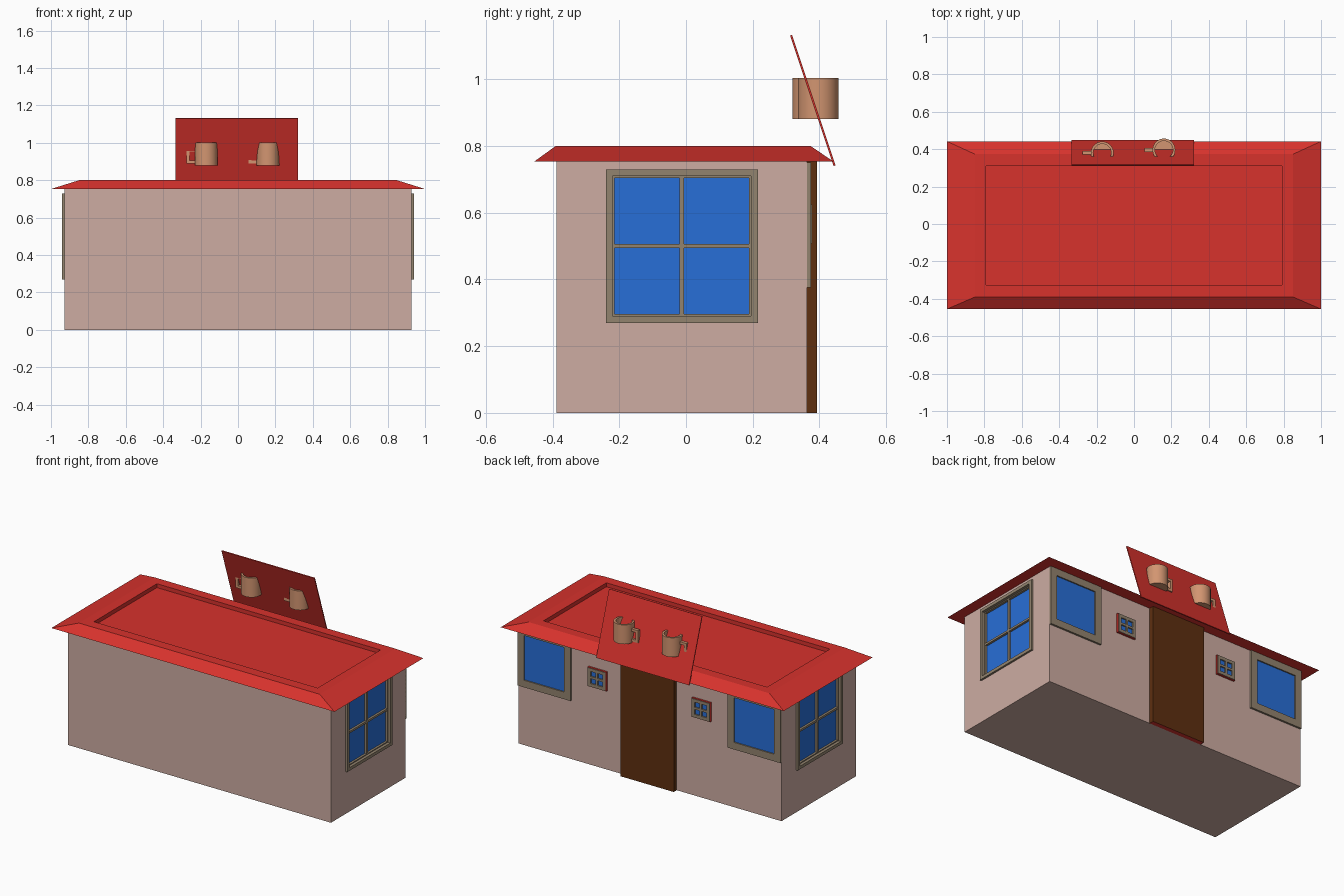
import bpy, bmesh, math

if "Cube" in bpy.data.objects:
    bpy.data.objects.remove(bpy.data.objects["Cube"])


def material(name, rgb):
    m = bpy.data.materials.new(name)
    m.diffuse_color = [c ** 2.2 for c in rgb] + [1]
    m.use_nodes = True
    m.node_tree.nodes["Principled BSDF"].inputs["Base Color"].default_value = m.diffuse_color
    return m


WALL = material("wall_plaster", (0.80, 0.67, 0.63))
RED = material("red_paint", (0.84, 0.21, 0.19))
GLASS = material("window_glass", (0.17, 0.43, 0.84))
FRAME = material("frame_wood", (0.57, 0.51, 0.43))
DOOR = material("door_wood", (0.37, 0.20, 0.09))
CLAY = material("mug_clay", (0.82, 0.58, 0.44))


def finish(name, bm, mat):
    bmesh.ops.recalc_face_normals(bm, faces=bm.faces)
    me = bpy.data.meshes.new(name)
    bm.to_mesh(me)
    bm.free()
    ob = bpy.data.objects.new(name, me)
    bpy.context.collection.objects.link(ob)
    if mat:
        me.materials.append(mat)
    return ob


def add_box(bm, lo, hi):
    vs = bmesh.ops.create_cube(bm, size=1)["verts"]
    for v in vs:
        for i in range(3):
            v.co[i] = lo[i] if v.co[i] < 0 else hi[i]


def boxes(name, spans, mat):
    bm = bmesh.new()
    for lo, hi in spans:
        add_box(bm, lo, hi)
    return finish(name, bm, mat)


def window_part(name, rects, axis, d0, d1, mat):
    """Boxes from (u0, z0, u1, z1) rectangles on a wall facing 'x' or 'y'."""
    d0, d1 = min(d0, d1), max(d0, d1)
    spans = []
    for u0, z0, u1, z1 in rects:
        if axis == "x":
            spans.append(((d0, u0, z0), (d1, u1, z1)))
        else:
            spans.append(((u0, d0, z0), (u1, d1, z1)))
    return boxes(name, spans, mat)


def ring(u0, z0, u1, z1, w):
    return [(u0, z0, u1, z0 + w), (u0, z1 - w, u1, z1),
            (u0, z0 + w, u0 + w, z1 - w), (u1 - w, z0 + w, u1, z1 - w)]


def cross(u0, z0, u1, z1, w):
    uc, zc, h = (u0 + u1) / 2, (z0 + z1) / 2, w / 2
    return [(uc - h, z0, uc + h, z1), (u0, zc - h, uc - h, zc + h),
            (uc + h, zc - h, u1, zc + h)]


# House walls, with openings for the side windows
walls = boxes("walls", [((-0.928, -0.388, 0), (0.928, 0.362, 0.756))], WALL)
cutter = boxes("window_cutter", [((s - 0.03, -0.222, 0.288), (s + 0.03, 0.197, 0.712))
                                 for s in (-0.93, 0.93)], None)
cutter.hide_render = True
mod = walls.modifiers.new("openings", "BOOLEAN")
mod.object = cutter
mod.solver = "EXACT"
bpy.context.view_layer.objects.active = walls
bpy.ops.object.modifier_apply(modifier=mod.name)
bpy.data.objects.remove(cutter)

# Roof: sloped eaves with a sunken flat top
bm = bmesh.new()
loops = []
for x, y0, y1, z in [(1.0, -0.455, 0.442, 0.753), (0.85, -0.39, 0.373, 0.80),
                     (0.79, -0.325, 0.31, 0.80), (0.79, -0.325, 0.31, 0.775)]:
    loops.append([bm.verts.new(p) for p in
                  [(-x, y0, z), (x, y0, z), (x, y1, z), (-x, y1, z)]])
for a, b in zip(loops, loops[1:]):
    for i in range(4):
        j = (i + 1) % 4
        bm.faces.new((a[i], a[j], b[j], b[i]))
bm.faces.new(loops[0][::-1])
bm.faces.new(loops[-1])
finish("roof", bm, RED)

# Door with a red underside
door = boxes("door", [((-0.188, 0.355, 0), (0.188, 0.392, 0.754))], DOOR)
door.data.materials.append(RED)
for p in door.data.polygons:
    if p.normal.z < -0.5:
        p.material_index = 1

for s, side in ((1, "right"), (-1, "left")):
    # Large side windows
    outer = (-0.24, 0.27, 0.215, 0.73)
    sash = (-0.222, 0.288, 0.197, 0.712)
    window_part(side + "_window_frame", ring(*outer, 0.02), "x", s * 0.92, s * 0.94, FRAME)
    window_part(side + "_window_sash", ring(*sash, 0.008) + cross(*sash, 0.013),
                "x", s * 0.902, s * 0.922, FRAME)
    window_part(side + "_window_glass", [sash], "x", s * 0.90, s * 0.908, GLASS)

    # Square corner windows on the back wall
    u0, u1 = sorted((s * 0.555, s * 0.928))
    window_part(side + "_back_window_frame", ring(u0, 0.375, u1, 0.75, 0.045),
                "y", 0.36, 0.374, FRAME)
    window_part(side + "_back_window_glass", [(u0 + 0.04, 0.415, u1 - 0.04, 0.71)],
                "y", 0.36, 0.366, GLASS)

    # Small four-pane windows beside the door
    u0, u1 = sorted((s * 0.305, s * 0.43))
    small = (u0, 0.507, u1, 0.624)
    window_part(side + "_small_frame", ring(*small, 0.02) + cross(*small, 0.014),
                "y", 0.36, 0.378, FRAME)
    window_part(side + "_small_glass", [(u0 + 0.01, 0.517, u1 - 0.01, 0.614)],
                "y", 0.36, 0.370, GLASS)
    window_part(side + "_small_trim", ring(u0 - 0.003, 0.504, u1 + 0.003, 0.627, 0.006),
                "y", 0.36, 0.374, RED)

# Tilted sign board
sign = boxes("sign_board", [((-0.328, -0.003, -0.206), (0.328, 0.003, 0.206))], RED)
sign.location = (-0.007, 0.38, 0.936)
sign.rotation_euler.x = math.atan2(0.13, 0.39)


# Mugs pushed through the sign, each with a square handle
def mug(name, cx, cy):
    bm = bmesh.new()
    prof = [(0, 0.88), (0.061, 0.88), (0.061, 1.003), (0.048, 1.003), (0.048, 0.892), (0, 0.892)]
    vs = [bm.verts.new((cx + r, cy, z)) for r, z in prof]
    es = [bm.edges.new(p) for p in zip(vs, vs[1:])]
    bmesh.ops.spin(bm, geom=vs + es, cent=(cx, cy, 0), axis=(0, 0, 1),
                   angle=math.tau, steps=28)
    bmesh.ops.remove_doubles(bm, verts=bm.verts, dist=0.0005)
    x0, x1, w = cx - 0.105, cx - 0.054, 0.016
    for a, za, b, zb in [(x0, 0.89, x1, 0.89 + w), (x0, 0.954, x1, 0.954 + w),
                         (x0, 0.89 + w, x0 + w, 0.954)]:
        add_box(bm, (a, cy - 0.01, za), (b, cy + 0.01, zb))
    ob = finish(name, bm, CLAY)
    bpy.ops.object.select_all(action="DESELECT")
    ob.select_set(True)
    bpy.context.view_layer.objects.active = ob
    bpy.ops.object.shade_smooth_by_angle(angle=math.radians(30))


mug("left_mug", -0.17, 0.38)
mug("right_mug", 0.16, 0.396)
